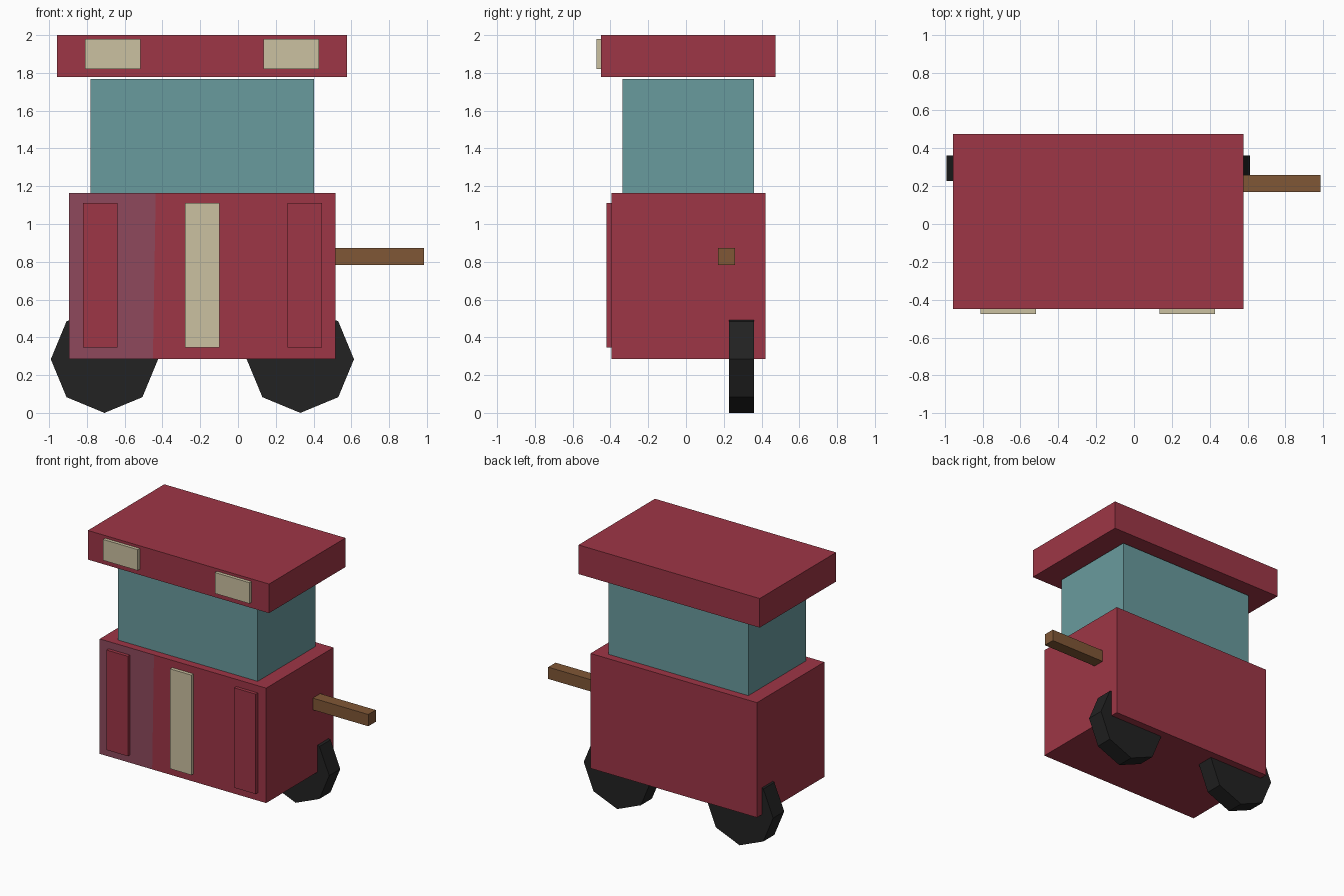
import bpy, bmesh
from math import pi
from mathutils import Matrix, Vector

if "Cube" in bpy.data.objects:
    bpy.data.objects.remove(bpy.data.objects["Cube"])


def material(name, rgb):
    mat = bpy.data.materials.new(name)
    lin = [((c / 255 + 0.055) / 1.055) ** 2.4 for c in rgb]
    mat.diffuse_color = (*lin, 1)
    mat.use_nodes = True
    mat.node_tree.nodes["Principled BSDF"].inputs["Base Color"].default_value = mat.diffuse_color
    return mat


RED = material("red", (158, 54, 70))
PLUM = material("dusty plum", (142, 73, 92))
CREAM = material("cream", (203, 193, 161))
TEAL = material("teal", (105, 155, 158))
BROWN = material("brown", (128, 87, 54))
BLACK = material("black", (34, 34, 34))


def finish(name, bm, *mats):
    bmesh.ops.recalc_face_normals(bm, faces=bm.faces)
    mesh = bpy.data.meshes.new(name)
    bm.to_mesh(mesh)
    bm.free()
    for m in mats:
        mesh.materials.append(m)
    obj = bpy.data.objects.new(name, mesh)
    bpy.context.collection.objects.link(obj)
    return obj


def box_bm(x, y, z):
    bm = bmesh.new()
    size = Vector((x[1] - x[0], y[1] - y[0], z[1] - z[0]))
    mid = Vector((sum(x), sum(y), sum(z))) / 2
    bmesh.ops.create_cube(bm, size=1, matrix=Matrix.Translation(mid) @ Matrix.Diagonal((*size, 1)))
    return bm


def box(name, x, y, z, mat):
    return finish(name, box_bm(x, y, z), mat)


# Body, with the left part of its front face in a duller tone
bm = box_bm((-0.895, 0.515), (-0.395, 0.42), (0.285, 1.165))
front = min(bm.faces, key=lambda f: f.calc_center_median().y)
bmesh.ops.bisect_plane(bm, geom=[front, *front.edges, *front.verts],
                       plane_co=(-0.443, 0, 0.725), plane_no=(1, 0, -0.017))
for f in bm.faces:
    c = f.calc_center_median()
    if c.y < -0.39 and c.x < -0.443:
        f.material_index = 1
finish("body", bm, RED, PLUM)

# Glass case and roof
box("glass_case", (-0.78, 0.403), (-0.337, 0.36), (1.165, 1.768), TEAL)
box("roof", (-0.957, 0.578), (-0.45, 0.475), (1.777, 2.0), RED)

# Raised panels on the body front
for name, x, mat in (("left_panel", -0.82, RED), ("middle_panel", -0.28, CREAM), ("right_panel", 0.263, RED)):
    box(name, (x, x + 0.181), (-0.421, -0.39), (0.345, 1.11), mat)

# Raised plates on the roof edge
for name, x in (("left_roof_plate", -0.81), ("right_roof_plate", 0.136)):
    box(name, (x, x + 0.293), (-0.475, -0.445), (1.82, 1.98), CREAM)

# Push handle
box("handle", (0.505, 0.985), (0.17, 0.26), (0.783, 0.873), BROWN)

# Eight-sided wheels standing on one corner
for name, x in (("left_wheel", -0.707), ("right_wheel", 0.33)):
    bm = bmesh.new()
    bmesh.ops.create_cone(bm, cap_ends=True, segments=8, radius1=0.284, radius2=0.284, depth=0.134,
                          matrix=Matrix.Translation((x, 0.294, 0.284)) @ Matrix.Rotation(pi / 2, 4, 'X'))
    finish(name, bm, BLACK)
